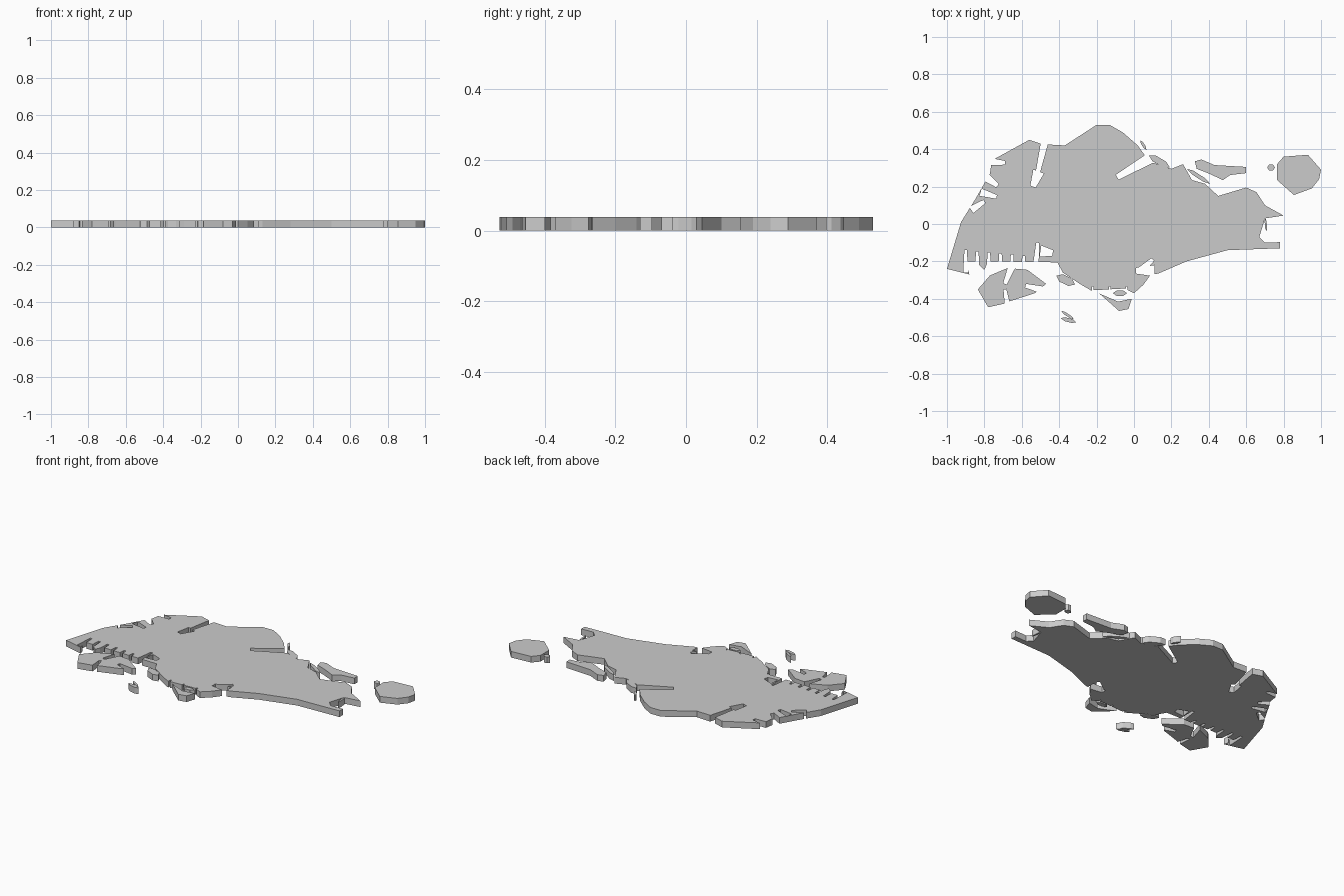
import bpy, bmesh
from math import sin, cos, tau, radians
from mathutils import Vector, Matrix

if "Cube" in bpy.data.objects:
    bpy.data.objects.remove(bpy.data.objects["Cube"])

H = 0.038  # slab thickness


def slab(name, pts, z0=0.0, z1=H):
    """Extrude a flat outline upward into a closed slab."""
    bm = bmesh.new()
    face = bm.faces.new([bm.verts.new((p[0], p[1], z0)) for p in pts])
    for g in bmesh.ops.extrude_face_region(bm, geom=[face])["geom"]:
        if isinstance(g, bmesh.types.BMVert):
            g.co.z = z1
    bmesh.ops.recalc_face_normals(bm, faces=bm.faces)
    me = bpy.data.meshes.new(name)
    bm.to_mesh(me)
    bm.free()
    ob = bpy.data.objects.new(name, me)
    bpy.context.collection.objects.link(ob)
    return ob


def oval(name, x, y, length, width, turn=0, sides=6):
    """Faceted oval islet."""
    rot = Matrix.Rotation(radians(turn), 2)
    ring = [rot @ Vector((length / 2 * cos(tau * i / sides), width / 2 * sin(tau * i / sides)))
            for i in range(sides)]
    return slab(name, [(x + p.x, y + p.y) for p in ring])


def inlet(target, x, y, hx, hy, w):
    """Carve a tapering channel from its mouth to its head."""
    a, b = Vector((x, y)), Vector((hx, hy))
    n = (b - a).normalized().orthogonal() * w / 2
    c = slab("inlet_cutter", [a - n, b - n * 0.5, b + n * 0.5, a + n], -0.05, 0.1)
    c.hide_render = True
    m = target.modifiers.new("inlet", 'BOOLEAN')
    m.operation, m.solver, m.object = 'DIFFERENCE', 'EXACT', c
    bpy.context.view_layer.objects.active = target
    bpy.ops.object.modifier_apply(modifier=m.name)
    bpy.data.objects.remove(c)


# main land, counter-clockwise from the south-west tip
main = slab("main_land", [
    (-1, -.24), (-.88, -.27), (-.9, -.2), (-.85, -.2), (-.8, -.245), (-.78, -.2),
    (-.41, -.205), (-.38, -.26), (-.29, -.32), (-.23, -.355), (-.05, -.345), (0, -.37),
    (.05, -.325), (.09, -.27), (.13, -.265), (.28, -.2), (.5, -.14), (.78, -.13),
    (.78, -.097), (.7, -.1), (.67, -.07), (.7, .03), (.8, .045), (.7, .1),
    (.655, .17), (.6, .195), (.45, .15), (.38, .215), (.31, .235), (.262, .32),
    (.2, .295), (.08, .335), (.02, .42), (-.06, .49), (-.13, .53), (-.2, .53),
    (-.37, .42), (-.46, .425), (-.5, .43), (-.56, .45), (-.76, .34), (-.77, .27),
    (-.85, .13), (-.925, .01)])

# reservoirs and river mouths: mouth, head, mouth width
for spec in [(-.475, .45, -.52, .25, .04), (-.51, .28, -.54, .2, .06),
             (.1, .36, -.09, .25, .06), (-.78, .335, -.69, .327, .04),
             (-.79, .25, -.73, .205, .045), (-.82, .17, -.735, .145, .04),
             (-.87, .075, -.8, .12, .04), (-.5, -.145, -.435, -.155, .06),
             (-.525, -.22, -.515, -.1, .03), (.11, -.25, .01, -.25, .06),
             (.035, -.25, .1, -.19, .04)]:
    inlet(main, *spec)

# narrow dock basins along the south-west shore, shallower towards the east
for i in range(6):
    x = -.9 + .062 * i
    inlet(main, x, -.26, x, -.14 - .006 * i, .026)

# berths along the south shore
for i in range(3):
    x = -.22 + .09 * i
    inlet(main, x, -.38, x, -.335, .014)

# large south-west island with creeks cut into its shore
sw = slab("southwest_island", [
    (-.835, -.35), (-.77, -.275), (-.675, -.235), (-.57, -.245), (-.47, -.32),
    (-.53, -.37), (-.655, -.41), (-.69, -.425), (-.78, -.445)])
inlet(sw, -.65, -.22, -.69, -.32, .04)
inlet(sw, -.675, -.44, -.69, -.35, .03)
inlet(sw, -.48, -.355, -.58, -.33, .04)

# other large islands
slab("northeast_island", [(.325, .335), (.36, .345), (.43, .315), (.6, .305), (.6, .272),
                          (.515, .262), (.475, .235), (.4, .27), (.335, .295)])
slab("south_island", [(-.185, -.372), (-.085, -.415), (-.012, -.4), (-.03, -.455), (-.08, -.465)])
slab("east_island", [(.765, .32), (.8, .36), (.93, .37), (1, .29), (.99, .24), (.95, .19),
                     (.855, .155), (.765, .235)])

# small islets: centre, length, width, turn
oval("south_harbour_islet", -.365, -.3, .11, .05, -25)
oval("far_south_sliver", -.355, -.487, .08, .016, -33)
oval("far_south_islet", -.35, -.514, .085, .024, -15)
oval("south_port_islet", -.075, -.37, .075, .032)
oval("east_islet", .733, .302, .042, .036)
oval("north_islet", .135, .335, .13, .04, -30)
oval("north_sliver", .05, .422, .06, .016, -58)
oval("creek_islet", .345, .255, .15, .024, -33)
oval("east_shore_sliver", .705, -.003, .075, .012, -85)
